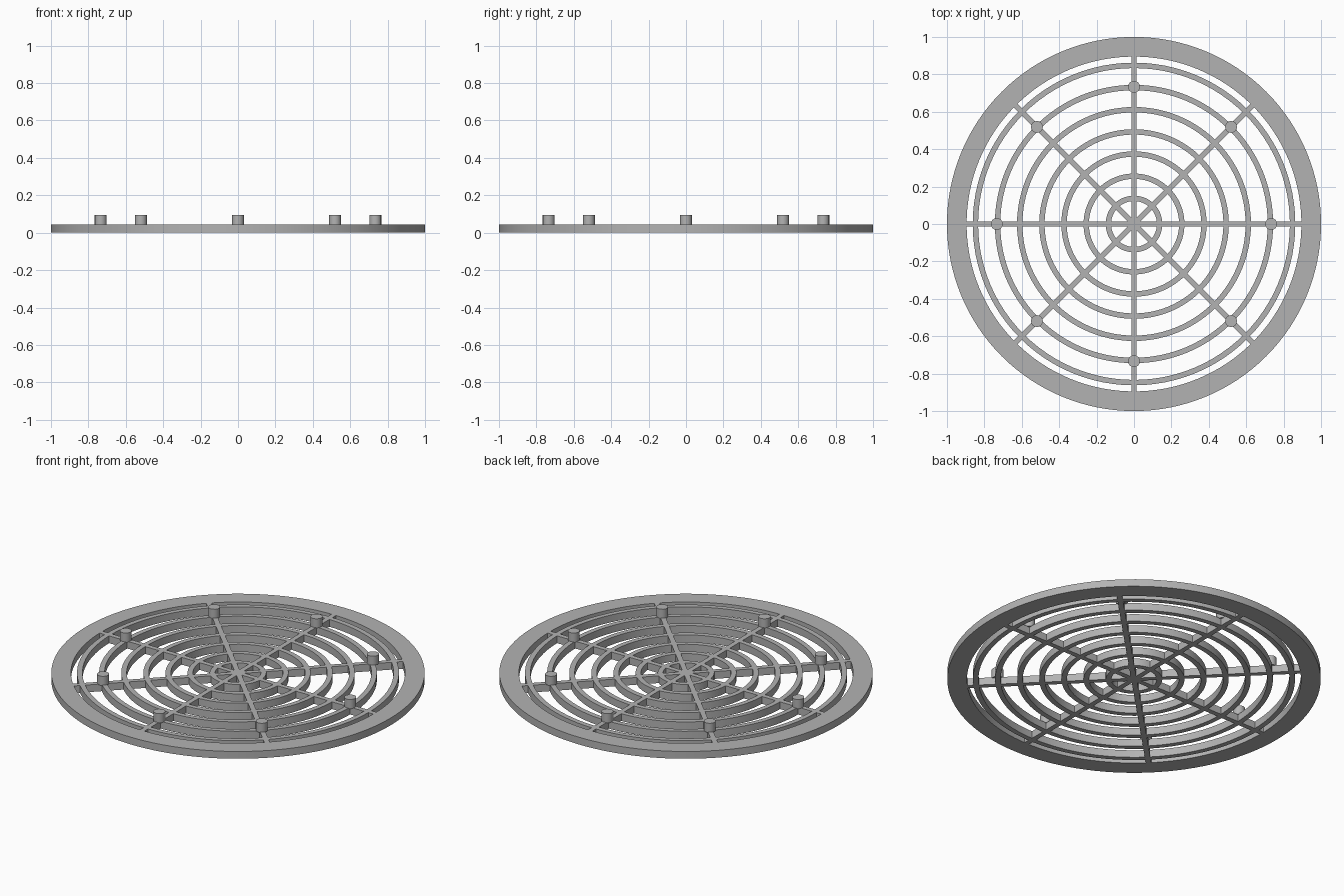
import bpy, bmesh, math
from mathutils import Matrix, Vector

if "Cube" in bpy.data.objects:
    bpy.data.objects.remove(bpy.data.objects["Cube"], do_unlink=True)

HEIGHT = 0.043
SPOKES = 8

grey = bpy.data.materials.new("plain grey")
grey.use_nodes = True
grey.diffuse_color = (0.45, 0.45, 0.45, 1)
grey.node_tree.nodes["Principled BSDF"].inputs["Base Color"].default_value = grey.diffuse_color


def finish(name, bm, smooth=True):
    bmesh.ops.recalc_face_normals(bm, faces=bm.faces)
    mesh = bpy.data.meshes.new(name)
    bm.to_mesh(mesh)
    bm.free()
    mesh.materials.append(grey)
    obj = bpy.data.objects.new(name, mesh)
    bpy.context.collection.objects.link(obj)
    if smooth:
        bpy.ops.object.select_all(action="DESELECT")
        bpy.context.view_layer.objects.active = obj
        obj.select_set(True)
        bpy.ops.object.shade_smooth_by_angle(angle=math.radians(30))
    return obj


def ring(name, inner, outer, sides=96):
    """Flat ring spun from a rectangular section."""
    bm = bmesh.new()
    corners = [(inner, 0), (outer, 0), (outer, HEIGHT), (inner, HEIGHT)]
    verts = [bm.verts.new((r, 0, z)) for r, z in corners]
    edges = [bm.edges.new((verts[i], verts[i - 1])) for i in range(4)]
    bmesh.ops.spin(bm, geom=verts + edges, cent=(0, 0, 0), axis=(0, 0, 1),
                   angle=math.tau, steps=sides, use_merge=True)
    bmesh.ops.remove_doubles(bm, verts=bm.verts, dist=0.0001)
    return finish(name, bm)


# Broad outer rim
ring("outer_rim", 0.895, 1.0, 128)

# Evenly spaced grate rings
for i in range(7):
    middle = 0.137 + 0.1185 * i
    ring(f"grate_ring_{i + 1}", middle - 0.0145, middle + 0.0145)

# Straight bars crossing the centre
bm = bmesh.new()
for i in range(SPOKES // 2):
    turn = Matrix.Rotation(math.tau * i / SPOKES, 4, "Z")
    place = turn @ Matrix.Translation((0, 0, HEIGHT / 2))
    bmesh.ops.create_cube(bm, size=1, matrix=place @ Matrix.Diagonal((1.80, 0.029, HEIGHT, 1)))
finish("cross_bars", bm, smooth=False)

# Upright pegs, one on each spoke
for i in range(SPOKES):
    spot = Matrix.Rotation(math.tau * i / SPOKES, 4, "Z") @ Vector((0.734, 0, 0.0675))
    bm = bmesh.new()
    bmesh.ops.create_cone(bm, cap_ends=True, segments=16, radius1=0.032, radius2=0.032,
                          depth=0.055, matrix=Matrix.Translation(spot))
    finish(f"peg_{i + 1}", bm)
